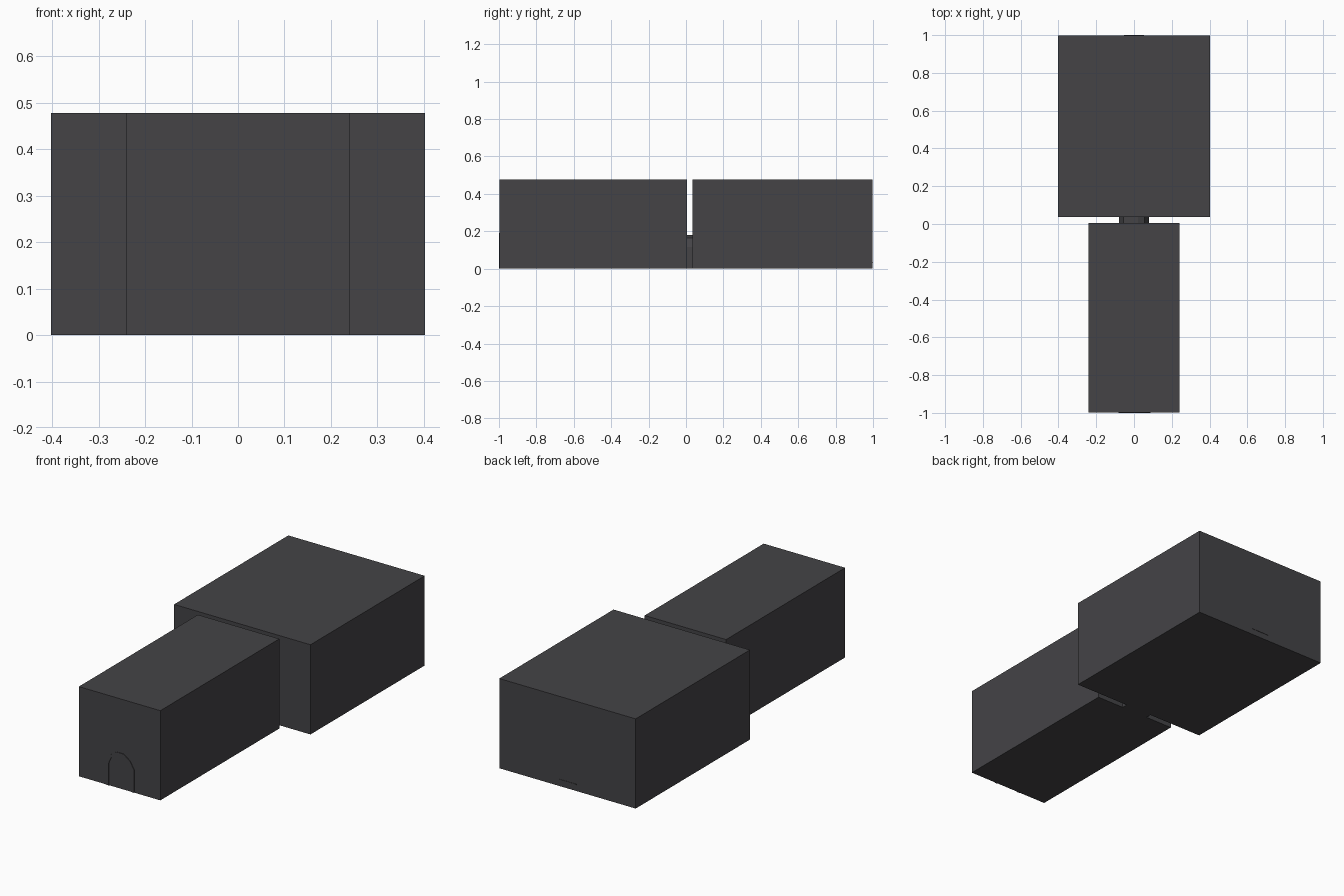
import bpy, bmesh

if "Cube" in bpy.data.objects:
    bpy.data.objects.remove(bpy.data.objects["Cube"])

stone = bpy.data.materials.new("dark_stone")
stone.diffuse_color = (0.058, 0.057, 0.062, 1)
stone.use_nodes = True
stone.node_tree.nodes["Principled BSDF"].inputs["Base Color"].default_value = stone.diffuse_color


def finish(name, bm):
    bmesh.ops.recalc_face_normals(bm, faces=bm.faces)
    me = bpy.data.meshes.new(name)
    bm.to_mesh(me)
    bm.free()
    me.materials.append(stone)
    ob = bpy.data.objects.new(name, me)
    bpy.context.collection.objects.link(ob)
    return ob


def box(name, x0, x1, y0, y1, z0, z1):
    bm = bmesh.new()
    bmesh.ops.create_cube(bm, size=1)
    for v in bm.verts:
        v.co = ((x0 + x1) / 2 + v.co.x * (x1 - x0),
                (y0 + y1) / 2 + v.co.y * (y1 - y0),
                (z0 + z1) / 2 + v.co.z * (z1 - z0))
    return finish(name, bm)


def mirrored(half, cx):
    # right half listed bottom to top, mirrored to a full arch
    return [(cx + x, z) for x, z in half] + [(cx - x, z) for x, z in reversed(half)]


def arch(name, half, y0, y1, cx=0.0):
    # solid arch-shaped prism
    bm = bmesh.new()
    f = bm.faces.new([bm.verts.new((x, y0, z)) for x, z in mirrored(half, cx)])
    r = bmesh.ops.extrude_face_region(bm, geom=[f], use_keep_orig=True)
    for v in r["geom"]:
        if isinstance(v, bmesh.types.BMVert):
            v.co.y = y1
    return finish(name, bm)


def arch_frame(name, outer, inner, y0, y1, cx=0.0):
    # band between two arch outlines
    bm = bmesh.new()
    rings = [[bm.verts.new((x, y, z)) for x, z in mirrored(h, cx)]
             for h, y in ((outer, y1), (outer, y0), (inner, y0), (inner, y1))]
    n = len(rings[0])
    for a in range(4):
        p, q = rings[a], rings[(a + 1) % 4]
        for i in range(n - 1):
            bm.faces.new((p[i], p[i + 1], q[i + 1], q[i]))
    for i in (0, n - 1):
        bm.faces.new([r[i] for r in rings])
    return finish(name, bm)


# two rooms
box("front_hall", -0.24, 0.24, -0.997, 0.005, 0, 0.478)
box("back_chamber", -0.402, 0.402, 0.036, 0.998, 0, 0.478)

# front doorway surround
outer = [(0.084, 0), (0.084, 0.122), (0.059, 0.164), (0.02, 0.19)]
inner = [(0.065, 0), (0.065, 0.12), (0.05, 0.154), (0.018, 0.17)]
arch_frame("door_surround", outer, inner, -1.0, -0.99, cx=0.003)

# short arched passage joining the rooms
passage = [(0.079, 0), (0.079, 0.115), (0.055, 0.165), (0.02, 0.179)]
arch("passage", passage, -0.01, 0.05)

# thin ledge showing on the rear wall
box("rear_ledge", -0.052, 0.052, 0.98, 1.0, 0.032, 0.037)
